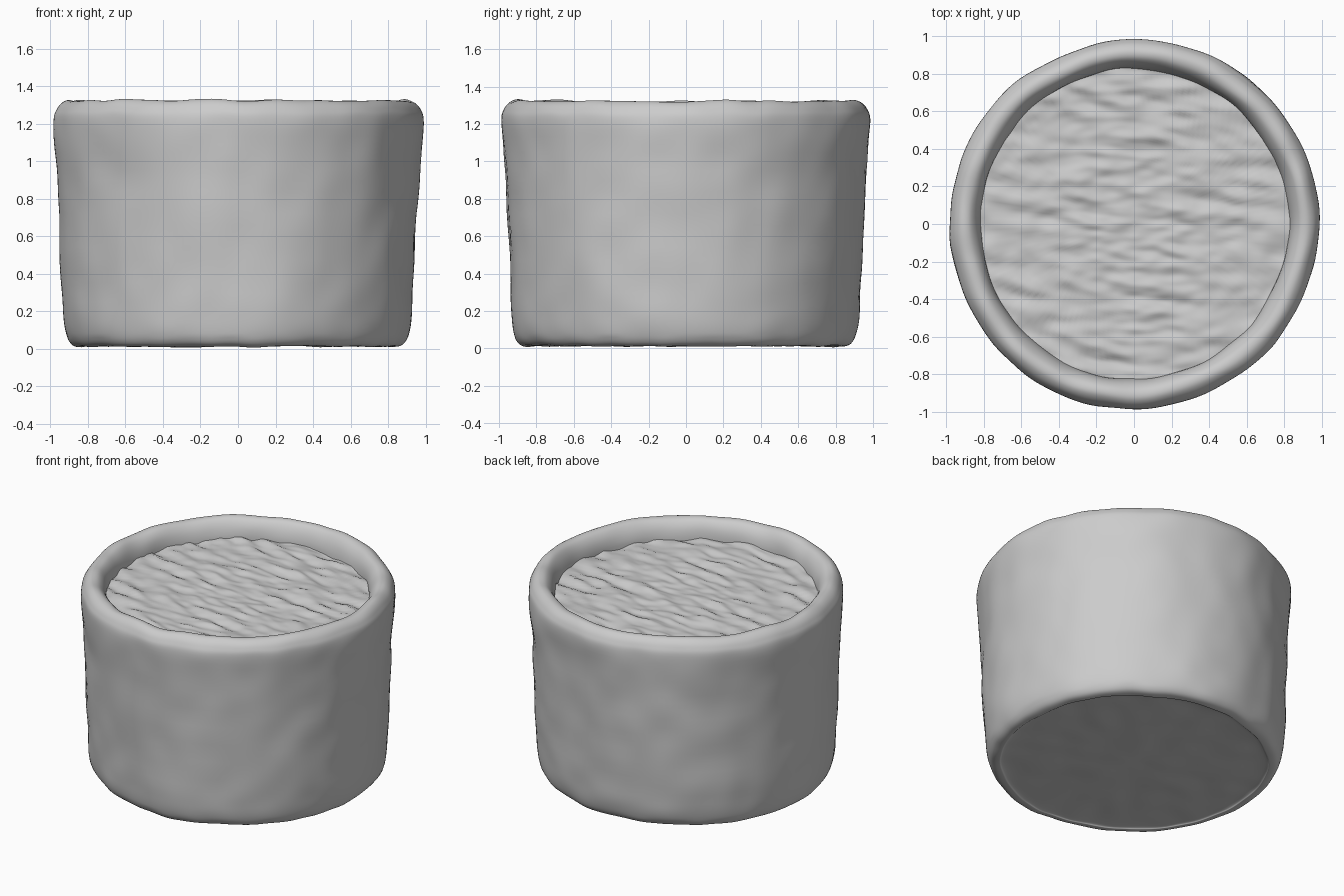
import bpy
import bmesh
from math import sin, cos, pi
from mathutils import Vector, noise

cube = bpy.data.objects.get("Cube")
if cube:
    bpy.data.objects.remove(cube, do_unlink=True)

SIDES = 160


def make_material(name, colour):
    mat = bpy.data.materials.new(name)
    mat.use_nodes = True
    mat.diffuse_color = colour
    mat.node_tree.nodes["Principled BSDF"].inputs["Base Color"].default_value = colour
    return mat


def smooth_profile(points, steps):
    """Catmull-Rom curve through (radius, height) points."""
    pts = [Vector(p) for p in points]
    pts = [pts[0]] + pts + [pts[-1]]
    out = []
    for a, b, c, d in zip(pts, pts[1:], pts[2:], pts[3:]):
        for i in range(steps):
            t = i / steps
            out.append(0.5 * (2 * b + (c - a) * t + (2 * a - 5 * b + 4 * c - d) * t * t
                              + (3 * b - a - 3 * c + d) * t ** 3))
    return out + [pts[-1]]


def lathe(name, profile, mat, shape):
    """Spin a profile round z; shape() moves each finished point."""
    bm = bmesh.new()
    rings = []
    for r, z in profile:
        angles = [2 * pi * i / SIDES for i in range(SIDES)]
        if r < 1e-5:
            rings.append([bm.verts.new((0, 0, z))] * SIDES)
        else:
            rings.append([bm.verts.new((r * cos(a), r * sin(a), z)) for a in angles])
    for low, high in zip(rings, rings[1:]):
        for i in range(SIDES):
            j = (i + 1) % SIDES
            corners = dict.fromkeys((low[i], low[j], high[j], high[i]))
            bm.faces.new(list(corners))
    bmesh.ops.recalc_face_normals(bm, faces=bm.faces)
    for v in bm.verts:
        v.co = shape(v.co.copy())
    mesh = bpy.data.meshes.new(name)
    bm.to_mesh(mesh)
    bm.free()
    mesh.materials.append(mat)
    mesh.shade_smooth()
    obj = bpy.data.objects.new(name, mesh)
    bpy.context.collection.objects.link(obj)
    return obj


def hand_formed(p):
    """Uneven, hand-pressed wall and rim."""
    out = Vector((p.x, p.y, 0))
    if out.length < 1e-5:
        return p
    out.normalize()
    broad = noise.noise(Vector((p.x * 2.2, p.y * 2.2, p.z * 1.2 + 7)))
    lumps = noise.noise(Vector((p.x * 5, p.y * 5, p.z * 5)))
    amount = 0.014 * broad + 0.009 * lumps
    p = p + out * amount * min(1, Vector((p.x, p.y)).length / 0.8)
    if p.z > 1.2:
        p.z += 0.012 * noise.noise(Vector((p.x * 5, p.y * 5, 3)))
    elif p.z < 0.06:
        p.z += 0.008 * noise.noise(Vector((p.x * 6, p.y * 6, 9)))
    return p


def rippled(p):
    """Ripples stretched along x, as on a rough cut surface."""
    wave = noise.noise(Vector((p.x * 4.5, p.y * 14 + p.x * 2, 1)))
    fine = noise.noise(Vector((p.x * 10, p.y * 24, 5)))
    p.z += 0.022 * wave + 0.008 * fine
    return p


grey = make_material("clay grey", (0.6, 0.6, 0.6, 1))

# Outer body: underside, wall, rolled rim and inner wall
outline = [(0, 0.022), (0.4, 0.022), (0.78, 0.022), (0.84, 0.012), (0.89, 0.03),
           (0.92, 0.1), (0.935, 0.25), (0.95, 0.6), (0.965, 0.95), (0.983, 1.2),
           (0.965, 1.28), (0.925, 1.32), (0.88, 1.318), (0.845, 1.28),
           (0.825, 1.22), (0.82, 1.14)]
lathe("body", smooth_profile(outline, 6), grey, hand_formed)

# Filling: rippled disc a little below the rim
disc = [(0.85 * i / 70, 1.2) for i in range(71)]
lathe("filling", disc, grey, rippled)
